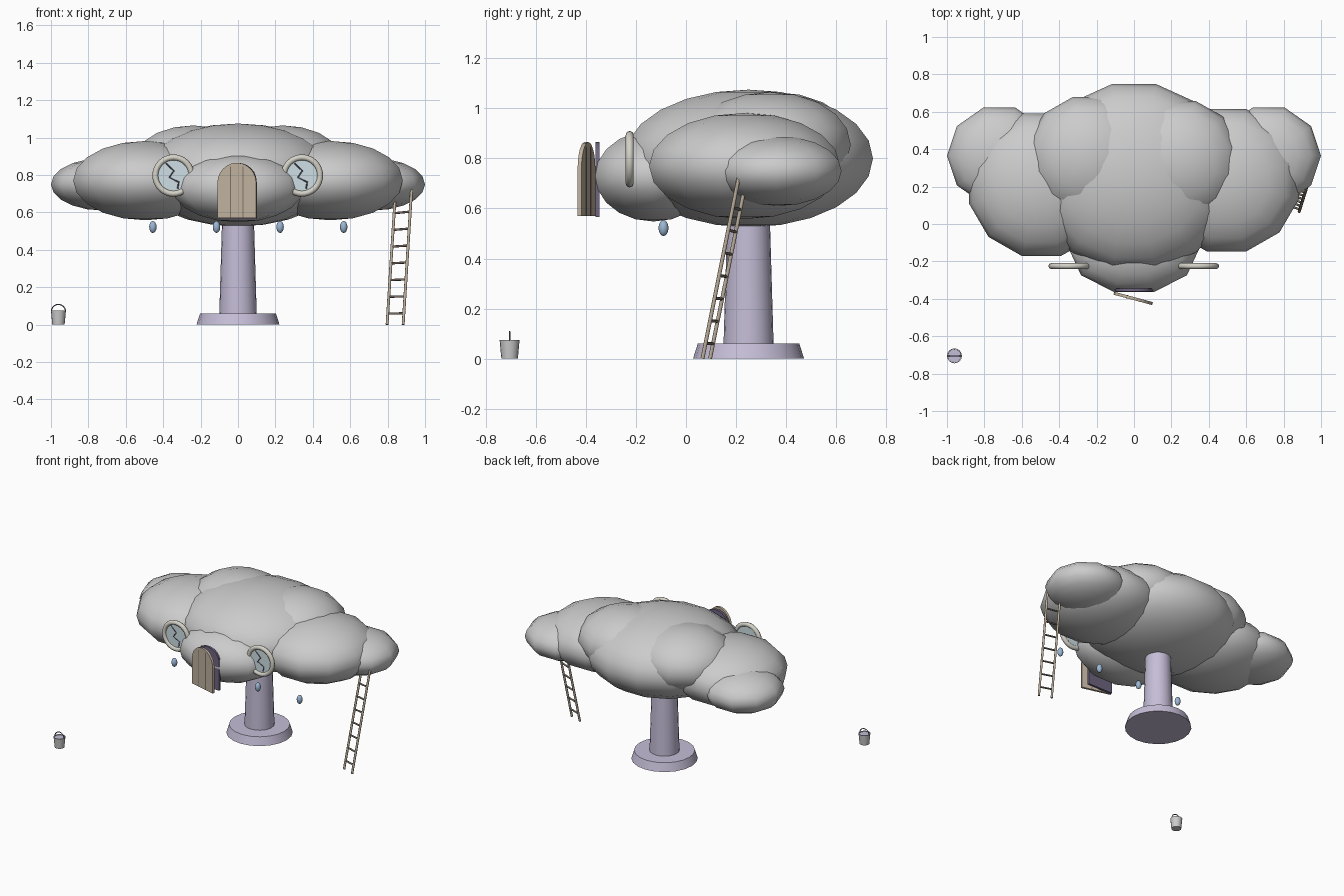
import bpy, bmesh, math
from mathutils import Vector, Matrix

if "Cube" in bpy.data.objects:
    bpy.data.objects.remove(bpy.data.objects["Cube"])


def mat(name, r, g, b):
    m = bpy.data.materials.new(name)
    m.diffuse_color = (r, g, b, 1)
    m.use_nodes = True
    m.node_tree.nodes["Principled BSDF"].inputs["Base Color"].default_value = m.diffuse_color
    return m


LILAC = mat("lilac", 0.56, 0.51, 0.68)
DARK = mat("dark_violet", 0.16, 0.13, 0.22)
WOOD = mat("wood", 0.52, 0.44, 0.34)
WOOD_DARK = mat("dark_wood", 0.2, 0.16, 0.13)
BLUE = mat("rain_blue", 0.33, 0.47, 0.66)
GLASS = mat("glass", 0.62, 0.74, 0.78)
CREAM = mat("cream", 0.66, 0.64, 0.57)


def finish(name, bm, material=None, smooth=40):
    bmesh.ops.remove_doubles(bm, verts=bm.verts, dist=1e-5)
    bmesh.ops.recalc_face_normals(bm, faces=bm.faces)
    me = bpy.data.meshes.new(name)
    bm.to_mesh(me)
    bm.free()
    ob = bpy.data.objects.new(name, me)
    bpy.context.collection.objects.link(ob)
    if material:
        me.materials.append(material)
    if smooth:
        bpy.ops.object.select_all(action='DESELECT')
        ob.select_set(True)
        bpy.context.view_layer.objects.active = ob
        bpy.ops.object.shade_smooth_by_angle(angle=math.radians(smooth))
    return ob


def lathe(name, profile, n, loc, scale=(1, 1, 1), phase=0.0, material=None, smooth=40):
    """Revolve (radius, height) points about z."""
    bm = bmesh.new()
    rings = []
    for r, z in profile:
        rings.append([bm.verts.new((loc[0] + scale[0] * r * math.cos(phase + i * math.tau / n),
                                    loc[1] + scale[1] * r * math.sin(phase + i * math.tau / n),
                                    loc[2] + scale[2] * z)) for i in range(n)])
    for a, b in zip(rings, rings[1:]):
        for i in range(n):
            j = (i + 1) % n
            bm.faces.new((a[i], a[j], b[j], b[i]))
    bmesh.ops.dissolve_degenerate(bm, dist=1e-6, edges=bm.edges)
    return finish(name, bm, material, smooth)


def ellipsoid(name, loc, radii, n, rings=10, phase=0.0, material=None):
    prof = [(math.sin(math.pi * k / rings), -math.cos(math.pi * k / rings)) for k in range(rings + 1)]
    return lathe(name, prof, n, loc, radii, phase, material, 60)


def tube(name, points, radius, material, cyclic=False, res=2):
    cu = bpy.data.curves.new(name, 'CURVE')
    cu.dimensions = '3D'
    cu.bevel_depth = radius
    cu.bevel_resolution = res
    cu.use_fill_caps = True
    sp = cu.splines.new('POLY')
    sp.points.add(len(points) - 1)
    for p, co in zip(sp.points, points):
        p.co = (*co, 1)
    sp.use_cyclic_u = cyclic
    sp.use_smooth = True
    if material:
        cu.materials.append(material)
    ob = bpy.data.objects.new(name, cu)
    bpy.context.collection.objects.link(ob)
    return ob


def slab(name, outline, y0, y1, material, matrix=Matrix()):
    """Extrude an (x, z) outline along y."""
    bm = bmesh.new()
    face = bm.faces.new([bm.verts.new((x, y0, z)) for x, z in outline])
    ext = bmesh.ops.extrude_face_region(bm, geom=[face], use_keep_orig=True)
    new = [v for v in ext["geom"] if isinstance(v, bmesh.types.BMVert)]
    bmesh.ops.translate(bm, verts=new, vec=(0, y1 - y0, 0))
    bmesh.ops.transform(bm, matrix=matrix, verts=bm.verts)
    return finish(name, bm, material, 30)


def arch(cx, half, z0, zc):
    arc = [(cx + half * math.cos(math.pi * k / 12), zc + half * math.sin(math.pi * k / 12)) for k in range(13)]
    return [(cx - half, z0), (cx + half, z0)] + arc


# Cloud body
ellipsoid("cloud_centre", (0, 0.25, 0.8), (0.54, 0.51, 0.275), 14, 12)
ellipsoid("cloud_front", (0, -0.13, 0.73), (0.35, 0.245, 0.182), 10)
for side, s in (("left", -1), ("right", 1)):
    ellipsoid("cloud_side_" + side, (s * 0.495, 0.222 + s * 0.012, 0.77), (0.4, 0.395, 0.212), 12,
              phase=math.pi / 12)
    ellipsoid("cloud_tip_" + side, (s * 0.72, 0.365, 0.75), (0.28, 0.27, 0.14), 10)
    ellipsoid("cloud_back_" + side, (s * 0.24, 0.345 - s * 0.01, 0.855), (0.34, 0.335, 0.21), 12,
              phase=math.pi / 12)

# Pedestal
lathe("pedestal_base", [(0, 0), (0.222, 0), (0.203, 0.06), (0, 0.06)], 20, (0, 0.25, 0), material=LILAC)
lathe("pedestal_column", [(0, 0.06), (0.1, 0.06), (0.084, 0.6), (0, 0.6)], 20, (0, 0.25, 0), material=LILAC)

# Doorway and the half-open arched door hinged on its left edge
slab("doorway", arch(0, 0.1, 0.565, 0.765), -0.362, -0.346, DARK)
hinge = Matrix.Translation((-0.108, -0.37, 0)) @ Matrix.Rotation(math.radians(-15), 4, 'Z')
slab("door", arch(0.107, 0.107, 0.57, 0.758), -0.008, 0.008, WOOD, hinge)
for k, x in enumerate((0.072, 0.142)):
    slab("door_groove_%d" % (k + 1), [(x - .003, .572), (x + .003, .572), (x + .003, .845), (x - .003, .845)],
         -0.0095, 0.0095, WOOD_DARK, hinge)

# Round windows with cracked glass
crack = [(-0.04, 0.065), (0.002, 0.025), (-0.022, -0.01), (0.028, -0.035), (0.022, -0.07)]
for side, x in (("left", -0.345), ("right", 0.342)):
    c = Vector((x, -0.225, 0.797))
    circle = [(math.cos(k * math.tau / 32), math.sin(k * math.tau / 32)) for k in range(32)]
    tube("window_frame_" + side, [c + Vector((0.097 * a, 0, 0.097 * b)) for a, b in circle], 0.016, CREAM, True)
    slab("window_glass_" + side, [(c.x + 0.095 * a, c.z + 0.095 * b) for a, b in circle], -0.227, -0.217, GLASS)
    tube("window_crack_" + side, [c + Vector((a, -0.004, b)) for a, b in crack], 0.004, DARK, res=0)

# Rain drops
for k in range(4):
    ellipsoid("rain_drop_%d" % (k + 1), (-0.455 + 0.34 * k, -0.09, 0.522), (0.02, 0.02, 0.032), 12, 8, material=BLUE)

# Leaning ladder
foot_l, top_l = Vector((0.797, 0.096, 0)), Vector((0.842, 0.24, 0.71))
foot_r, top_r = Vector((0.883, 0.066, 0)), Vector((0.928, 0.21, 0.72))
tube("ladder_rail_left", [foot_l, top_l], 0.008, WOOD)
tube("ladder_rail_right", [foot_r, top_r], 0.008, WOOD)
for k in range(7):
    t = (0.06 + 0.09 * k) / 0.715
    tube("ladder_rung_%d" % (k + 1), [foot_l.lerp(top_l, t), foot_r.lerp(top_r, t)], 0.006, WOOD_DARK)

# Bucket with water and handle
b = (-0.96, -0.705, 0)
lathe("bucket", [(0, 0), (0.033, 0), (0.04, 0.075), (0.036, 0.075), (0.034, 0.06), (0, 0.06)], 16, b)
lathe("bucket_water", [(0, 0.058), (0.036, 0.058), (0.0365, 0.07), (0, 0.07)], 16, b, material=LILAC)
tube("bucket_handle", [(b[0] + 0.038 * math.cos(math.pi * k / 12), b[1], 0.07 + 0.038 * math.sin(math.pi * k / 12))
                       for k in range(13)], 0.003, DARK)
